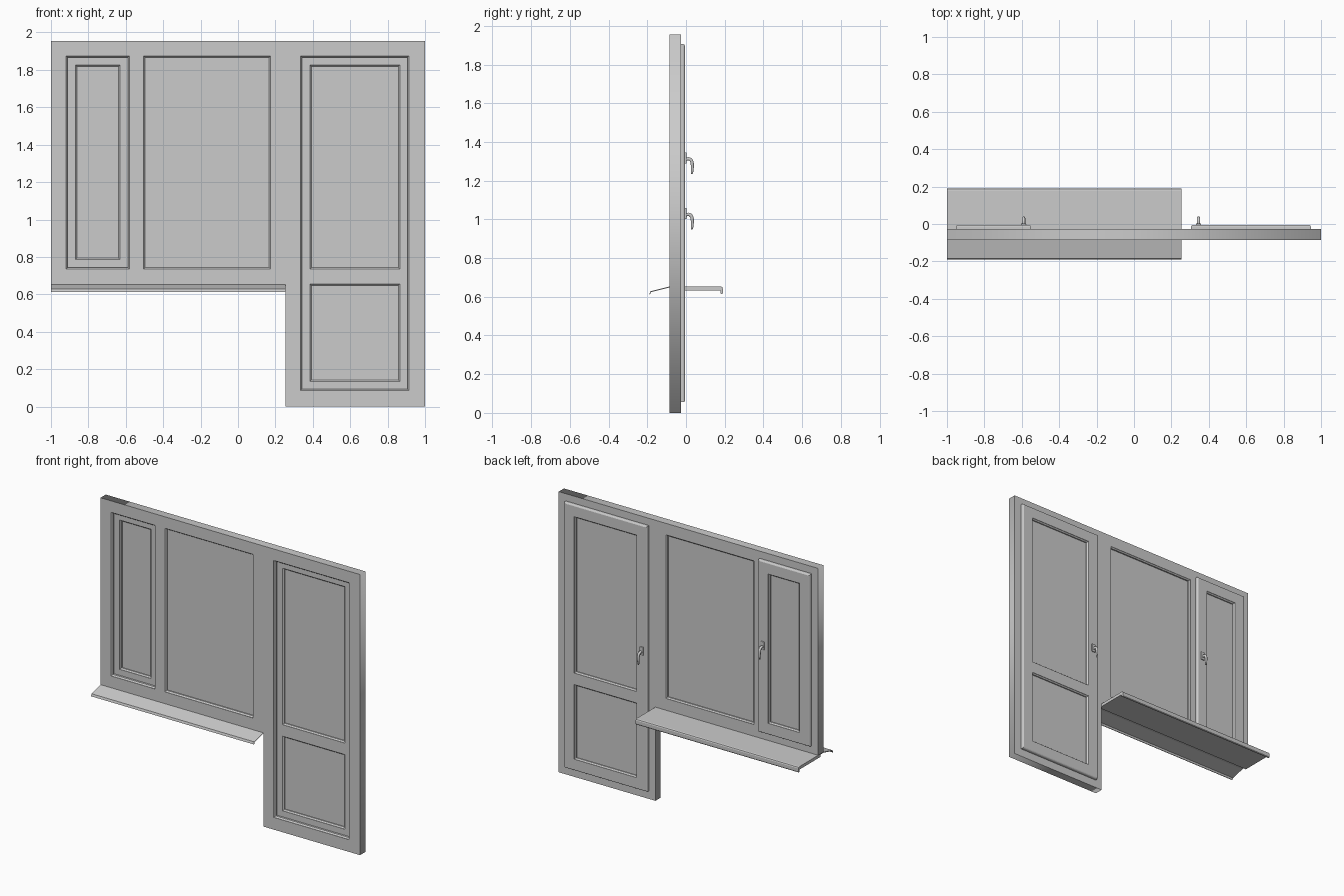
import bpy, bmesh, math
from mathutils import Matrix

if "Cube" in bpy.data.objects:
    bpy.data.objects.remove(bpy.data.objects["Cube"])

def finish(name, bm):
    bmesh.ops.recalc_face_normals(bm, faces=bm.faces)
    me = bpy.data.meshes.new(name)
    bm.to_mesh(me)
    bm.free()
    ob = bpy.data.objects.new(name, me)
    bpy.context.collection.objects.link(ob)
    return ob

def box(name, x0, x1, y0, y1, z0, z1, bevel=0):
    bm = bmesh.new()
    m = Matrix.Translation(((x0+x1)/2, (y0+y1)/2, (z0+z1)/2)) @ Matrix.Diagonal((x1-x0, y1-y0, z1-z0, 1))
    bmesh.ops.create_cube(bm, size=1, matrix=m)
    if bevel:
        bmesh.ops.bevel(bm, geom=bm.edges[:], offset=bevel, segments=2, affect='EDGES', profile=0.5)
    return finish(name, bm)

def ring(name, rect, profile):
    """Sweep a closed (inset, y) profile round a rectangle with mitred corners."""
    x0, x1, z0, z1 = rect
    bm = bmesh.new()
    rows = [[bm.verts.new(c) for c in ((x0+i, y, z0+i), (x1-i, y, z0+i), (x1-i, y, z1-i), (x0+i, y, z1-i))]
            for i, y in profile]
    for a, b in zip(rows, rows[1:] + rows[:1]):
        for k in range(4):
            n = (k + 1) % 4
            bm.faces.new((a[k], a[n], b[n], b[k]))
    return finish(name, bm)

def prism(name, x0, x1, profile):
    """Extrude a (y, z) outline along x."""
    bm = bmesh.new()
    f = bm.faces.new([bm.verts.new((x0, y, z)) for y, z in profile])
    ext = bmesh.ops.extrude_face_region(bm, geom=[f])
    verts = [v for v in ext['geom'] if isinstance(v, bmesh.types.BMVert)]
    bmesh.ops.translate(bm, vec=(x1 - x0, 0, 0), verts=verts)
    return finish(name, bm)

def to_mesh(ob):
    bpy.ops.object.select_all(action='DESELECT')
    ob.select_set(True)
    bpy.context.view_layer.objects.active = ob
    bpy.ops.object.convert(target='MESH')
    return bpy.context.view_layer.objects.active

def plate(name, loops, y0, y1):
    """Filled x-z outline with holes, extruded in y."""
    cu = bpy.data.curves.new(name, 'CURVE')
    cu.dimensions = '2D'
    cu.fill_mode = 'BOTH'
    cu.extrude = (y1 - y0) / 2
    for pts in loops:
        s = cu.splines.new('POLY')
        s.points.add(len(pts) - 1)
        for p, (x, z) in zip(s.points, pts):
            p.co = (x, z, 0, 1)
        s.use_cyclic_u = True
    ob = bpy.data.objects.new(name, cu)
    bpy.context.collection.objects.link(ob)
    ob.rotation_euler.x = math.pi / 2
    ob.location.y = (y0 + y1) / 2
    return to_mesh(ob)

def corners(r):
    x0, x1, z0, z1 = r
    return [(x0, z0), (x1, z0), (x1, z1), (x0, z1)]

# Main L-shaped frame with three openings
YF, YB, TOP, STEP, SILL = -0.085, -0.027, 1.955, 0.255, 0.653
small = (-0.92, -0.58, 0.735, 1.875)
fixed = (-0.505, 0.175, 0.735, 1.875)
door = (0.335, 0.915, 0.085, 1.875)
outline = [(-1, SILL), (STEP, SILL), (STEP, 0), (1, 0), (1, TOP), (-1, TOP)]
plate("main_frame", [outline] + [corners(r) for r in (small, fixed, door)], YF, YB)

# Sloped seals round the front of each opening
seal = [(0, -0.083), (0.008, -0.074), (0.008, -0.06), (0, -0.06)]
for n, r in (("small_window", small), ("fixed_window", fixed), ("door", door)):
    ring(n + "_seal", r, seal)

# Opening sashes with overlapping inner lip
sash = [(0, YB), (0, -0.013), (0.003, -0.008), (0.008, -0.005), (0.08, -0.005),
        (0.08, -0.06), (0.03, -0.06), (0.03, YB)]
ring("window_sash", (-0.95, -0.55, 0.705, 1.905), sash)
ring("door_sash", (0.305, 0.945, 0.055, 1.905), sash)
box("door_middle_rail", 0.385, 0.865, -0.06, -0.005, 0.655, 0.735)

# Panes and the beads that hold them, on both faces
def glazing(name, r, front, back, p0, p1):
    x0, x1, z0, z1 = r
    box(name + "_pane", x0, x1, p0, p1, z0, z1)
    ring(name + "_front_bead", r, [(0, front), (0.008, front + 0.008), (0.008, p0), (0, p0)])
    ring(name + "_back_bead", r, [(0, back), (0.008, back - 0.008), (0.008, p1), (0, p1)])

glazing("small_window", (-0.87, -0.63, 0.785, 1.825), -0.058, -0.007, -0.042, -0.022)
glazing("door_upper", (0.385, 0.865, 0.735, 1.825), -0.058, -0.007, -0.042, -0.022)
glazing("door_lower", (0.385, 0.865, 0.135, 0.655), -0.058, -0.007, -0.042, -0.022)
x0, x1, z0, z1 = fixed
box("fixed_window_pane", x0, x1, -0.065, -0.045, z0, z1)
ring("fixed_window_back_bead", fixed, [(0, -0.029), (0.008, -0.036), (0.008, -0.045), (0, -0.045)])

# Indoor sill board with rounded nose
prism("inner_sill", -1, STEP, [(-0.05, SILL), (0.18, SILL), (0.187, 0.65), (0.19, 0.643), (0.19, 0.619),
      (0.187, 0.615), (0.181, 0.615), (0.178, 0.619), (0.178, 0.632), (-0.05, 0.632)])
# Outdoor drip sill
prism("outer_sill", -1, STEP, [(-0.05, SILL), (-0.085, SILL), (-0.185, 0.628), (-0.19, 0.612),
      (-0.186, 0.612), (-0.181, 0.624), (-0.085, 0.648), (-0.05, 0.648)])

# Lever handles
def handle(name, x, z):
    box(name + "_plate", x - 0.014, x + 0.014, -0.006, 0.003, z - 0.03, z + 0.028, 0.003)
    cu = bpy.data.curves.new(name + "_lever", 'CURVE')
    cu.dimensions = '3D'
    cu.bevel_depth = 0.009
    cu.bevel_resolution = 3
    cu.use_fill_caps = True
    pts = [(0, -0.007, 1), (0.012, -0.005, 1), (0.022, -0.008, 1), (0.029, -0.016, 1), (0.032, -0.028, 0.95),
           (0.033, -0.05, 0.85), (0.032, -0.07, 0.7), (0.03, -0.083, 0.5)]
    s = cu.splines.new('POLY')
    s.points.add(len(pts) - 1)
    for p, (y, dz, rad) in zip(s.points, pts):
        p.co = (x, y, z + dz, 1)
        p.radius = rad
    ob = bpy.data.objects.new(name + "_lever", cu)
    bpy.context.collection.objects.link(ob)
    to_mesh(ob)
    bpy.ops.object.shade_smooth_by_angle(angle=math.radians(40))

handle("window_handle", -0.59, 1.318)
handle("door_handle", 0.345, 1.031)
